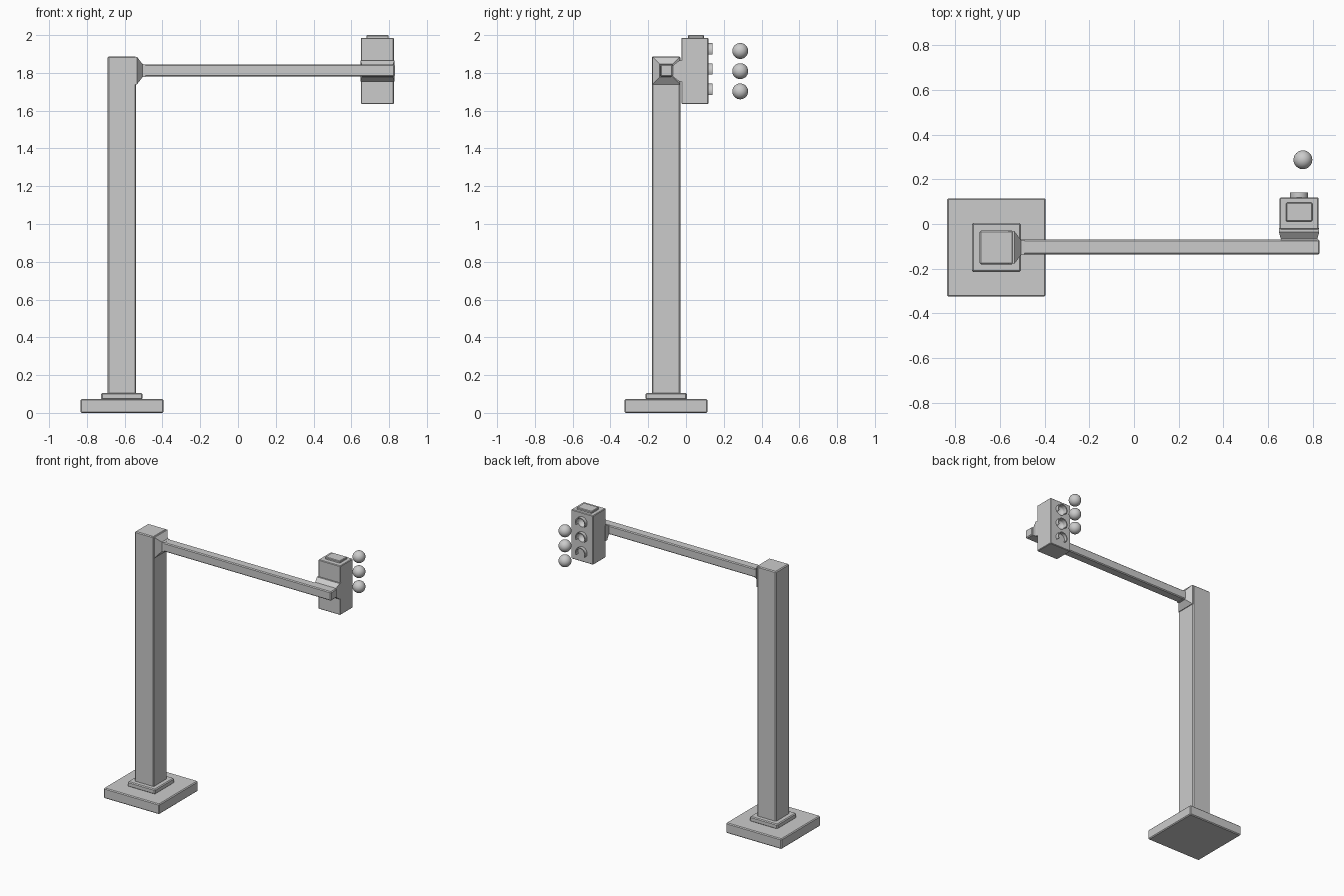
import bpy, bmesh, math
from mathutils import Vector

if "Cube" in bpy.data.objects:
    bpy.data.objects.remove(bpy.data.objects["Cube"])


def finish(name, bm):
    bmesh.ops.recalc_face_normals(bm, faces=bm.faces)
    me = bpy.data.meshes.new(name)
    bm.to_mesh(me)
    bm.free()
    ob = bpy.data.objects.new(name, me)
    bpy.context.collection.objects.link(ob)
    return ob


def loft(name, rings, bevel=0.0):
    """Skin a list of equal-length point rings and cap both ends."""
    bm = bmesh.new()
    rows = [[bm.verts.new(p) for p in r] for r in rings]
    n = len(rows[0])
    for a, b in zip(rows, rows[1:]):
        for i in range(n):
            bm.faces.new((a[i], a[(i + 1) % n], b[(i + 1) % n], b[i]))
    bm.faces.new(rows[0])
    bm.faces.new(rows[-1])
    ob = finish(name, bm)
    if bevel:
        m = ob.modifiers.new("edge_bevel", 'BEVEL')
        m.width, m.segments = bevel, 1
        m.limit_method = 'ANGLE'
    return ob


def box(name, x, y, z, bevel=0.006):
    rings = [[(x[0], y[0], h), (x[1], y[0], h), (x[1], y[1], h), (x[0], y[1], h)] for h in z]
    return loft(name, rings, bevel)


def ball(name, centre, r, squash=1.0):
    bm = bmesh.new()
    bmesh.ops.create_uvsphere(bm, u_segments=32, v_segments=16, radius=r)
    for v in bm.verts:
        v.co.y *= squash
        v.co += Vector(centre)
    for f in bm.faces:
        f.smooth = True
    return finish(name, bm)


# base and post, stacked on one axis
PX, PY = -0.615, -0.105
for name, half, z in (("base_plate", 0.22, (0, 0.073)),
                      ("post_foot", 0.109, (0.07, 0.106)),
                      ("post", 0.075, (0.1, 1.888))):
    box(name, (PX - half, PX + half), (PY - half, PY + half), z)

# flared collar between post and arm
AZ = 1.812
collar = []
for x, half in ((-0.56, 0.073), (-0.535, 0.073), (-0.505, 0.034), (-0.49, 0.033)):
    collar.append([(x, PY - half, AZ - half), (x, PY + half, AZ - half),
                   (x, PY + half, AZ + half), (x, PY - half, AZ + half)])
loft("arm_collar", collar)

# horizontal arm
box("arm", (-0.55, 0.83), (-0.136, -0.07), (1.78, 1.844))

# bracket widening from the arm to the lamp housing
LX = 0.738
bracket = []
for y, hx, hz in ((-0.08, 0.08, 0.032), (-0.066, 0.082, 0.032),
                  (-0.035, 0.09, 0.056), (-0.018, 0.089, 0.056)):
    bracket.append([(LX - hx, y, 1.81 - hz), (LX + hx, y, 1.81 - hz),
                    (LX + hx, y, 1.81 + hz), (LX - hx, y, 1.81 + hz)])
loft("housing_bracket", bracket)

# lamp housing with top cap
FACE = 0.118
housing = box("lamp_housing", (LX - 0.087, LX + 0.087), (-0.024, FACE), (1.635, 1.986), 0.004)
box("housing_cap", (LX - 0.059, LX + 0.059), (0.011, 0.095), (1.97, 2.0), 0.004)

# three lamps: visor, recess (upper two) and globe
for i, label in enumerate(("top", "middle", "bottom")):
    z = 1.918 - 0.1075 * i
    arc = []
    for k in range(25):
        a = math.radians(-30 + 10 * k)
        c, s = math.cos(a), math.sin(a)
        arc.append([(LX + r * c, y, z + r * s) for r, y in
                    ((0.033, 0.11), (0.04, 0.11), (0.04, 0.141), (0.033, 0.141))])
    visor = loft(label + "_visor", arc)
    for p in visor.data.polygons:
        p.use_smooth = True
    visor.data.set_sharp_from_angle(angle=math.radians(35))
    ball(label + "_globe", (0.755, 0.287, 1.916 - 0.107 * i), 0.042)
    if i < 2:
        cutter = ball(label + "_recess_cutter", (LX, FACE, z), 0.035, 0.85)
        cutter.hide_render = True
        cutter.hide_set(True)
        m = housing.modifiers.new(label + "_recess", 'BOOLEAN')
        m.operation, m.solver, m.object = 'DIFFERENCE', 'EXACT', cutter
